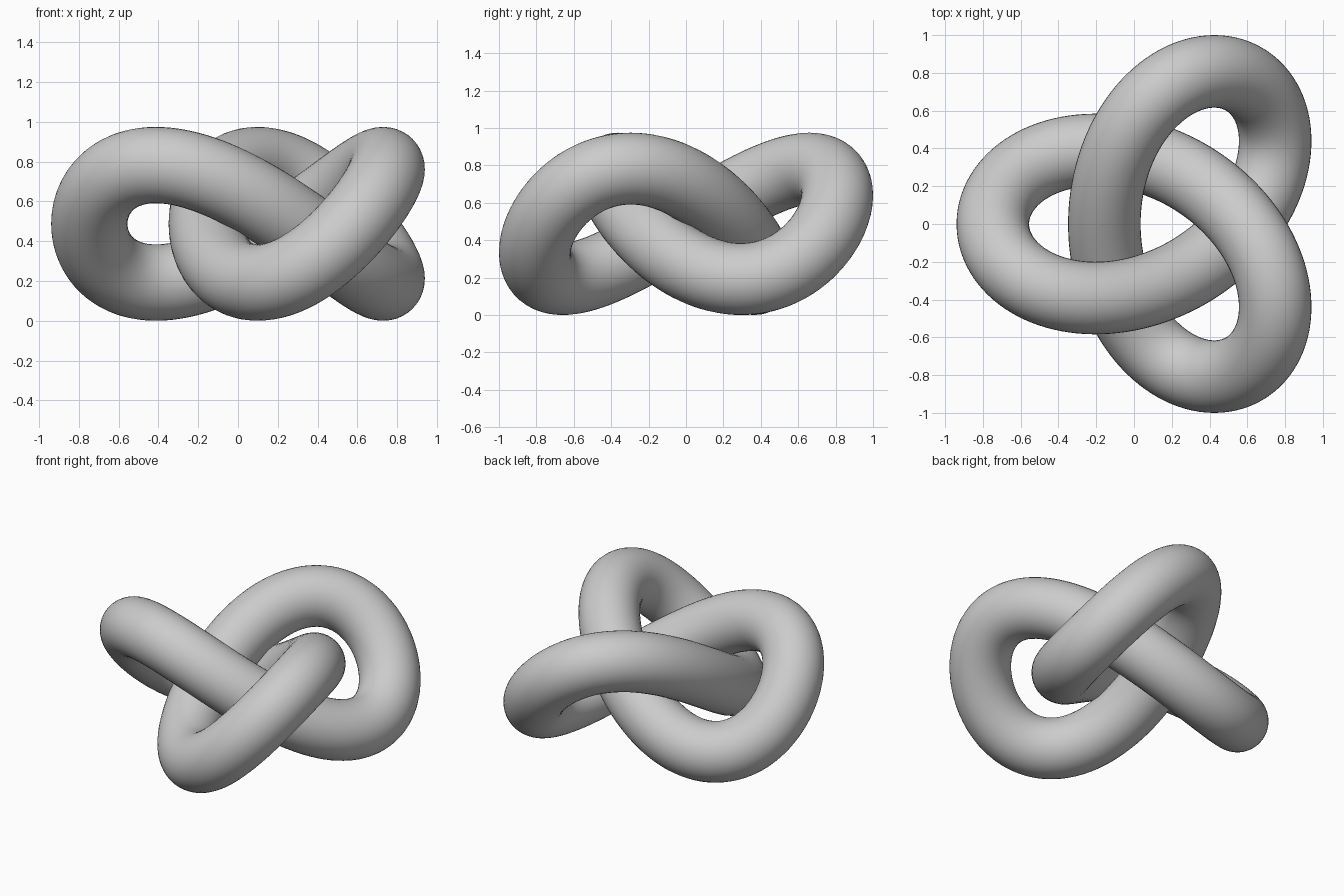
import bpy, bmesh
from math import sin, cos, tau
from mathutils import Vector

if "Cube" in bpy.data.objects:
    bpy.data.objects.remove(bpy.data.objects["Cube"])

K = 1 / 3.386          # knot scale
R = 0.65 * K           # tube radius
SEGS, SIDES = 240, 40


def path(t):
    """Centre line of the trefoil, centred in x and standing on z = 0."""
    return Vector((K * (cos(t) - 2 * cos(2 * t) + 0.46875),
                   K * (sin(t) + 2 * sin(2 * t)),
                   K * sin(3 * t) + K + R))


def tangent(t):
    return Vector((-sin(t) + 4 * sin(2 * t),
                   cos(t) + 4 * cos(2 * t),
                   3 * cos(3 * t))).normalized()


# Sweep a circle along the closed centre line
bm = bmesh.new()
rings = []
for i in range(SEGS):
    t = tau * i / SEGS
    p, d = path(t), tangent(t)
    side = d.cross(Vector((0, 0, 1))).normalized()
    up = side.cross(d)
    rings.append([bm.verts.new(p + R * (cos(a) * side + sin(a) * up))
                  for a in (tau * j / SIDES for j in range(SIDES))])
for i in range(SEGS):
    a, b = rings[i], rings[(i + 1) % SEGS]
    for j in range(SIDES):
        k = (j + 1) % SIDES
        bm.faces.new((a[j], a[k], b[k], b[j])).smooth = True
bmesh.ops.recalc_face_normals(bm, faces=bm.faces[:])

mesh = bpy.data.meshes.new("trefoil_knot")
bm.to_mesh(mesh)
bm.free()
bpy.context.collection.objects.link(bpy.data.objects.new("trefoil_knot", mesh))
